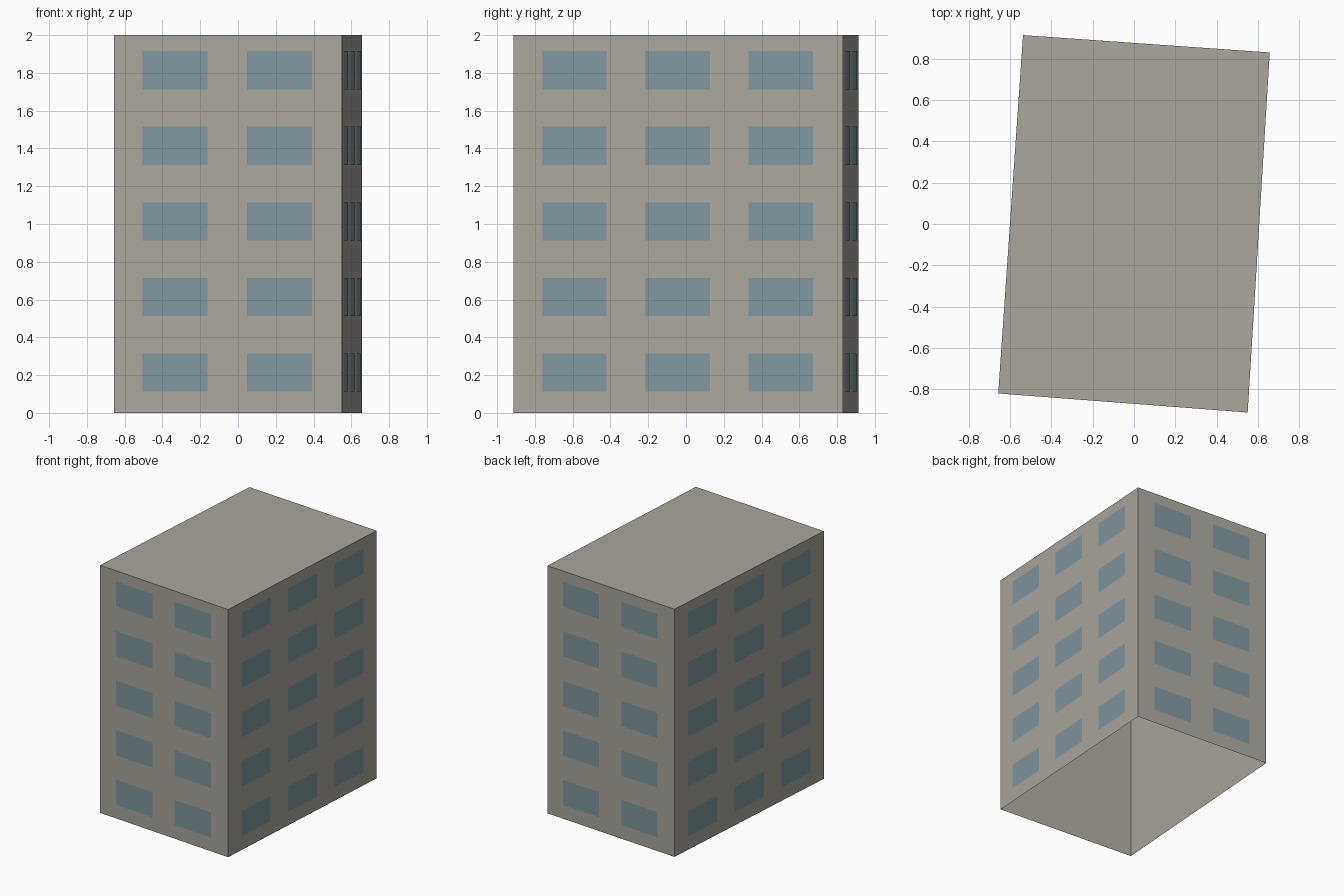
import bpy
import bmesh
from mathutils import Vector

cube = bpy.data.objects.get("Cube")
if cube:
    bpy.data.objects.remove(cube, do_unlink=True)

HEIGHT = 2.0
# Footprint corners, counter-clockwise from the front right-hand corner
CORNERS = [Vector(c) for c in ((-0.657, -0.82, 0), (0.55, -0.912, 0),
                               (0.657, 0.83, 0), (-0.537, 0.914, 0))]
UP = Vector((0, 0, 1))


def make_material(name, color):
    mat = bpy.data.materials.new(name)
    mat.use_nodes = True
    mat.diffuse_color = color
    mat.node_tree.nodes["Principled BSDF"].inputs["Base Color"].default_value = color
    return mat


def make_object(name, quads, mat):
    bm = bmesh.new()
    for quad in quads:
        bm.faces.new([bm.verts.new(p) for p in quad])
    bmesh.ops.remove_doubles(bm, verts=bm.verts, dist=0.0001)
    mesh = bpy.data.meshes.new(name)
    bm.to_mesh(mesh)
    bm.free()
    mesh.materials.append(mat)
    obj = bpy.data.objects.new(name, mesh)
    bpy.context.collection.objects.link(obj)


concrete = make_material("warm grey concrete", (0.40, 0.385, 0.34, 1))
glass = make_material("blue grey glass", (0.215, 0.31, 0.34, 1))

# Hollow shell: four walls and a flat roof, open underneath
sides = list(zip(CORNERS, CORNERS[1:] + CORNERS[:1]))
top = UP * HEIGHT
shell = [(a, b, b + top, a + top) for a, b in sides]
shell.append([c + top for c in CORNERS])
make_object("building_shell", shell, concrete)

# Window columns as fractions of the wall length: short walls, long walls
SHORT = ((0.125, 0.41), (0.585, 0.869))
LONG = ((0.087, 0.282), (0.4, 0.596), (0.713, 0.909))
FLOORS, FLOOR_STEP, SILL, WINDOW_HEIGHT = 5, 0.4, 0.112, 0.203

names = ("front", "left", "back", "right")
for (a, b), name, columns in zip(sides, names, (SHORT, LONG) * 2):
    along = b - a
    offset = along.cross(UP).normalized() * 0.003
    panes = []
    for floor in range(FLOORS):
        low = UP * (SILL + floor * FLOOR_STEP)
        high = low + UP * WINDOW_HEIGHT
        for start, end in columns:
            p = a + along * start + offset
            q = a + along * end + offset
            panes.append((p + low, q + low, q + high, p + high))
    make_object(name + "_windows", panes, glass)
